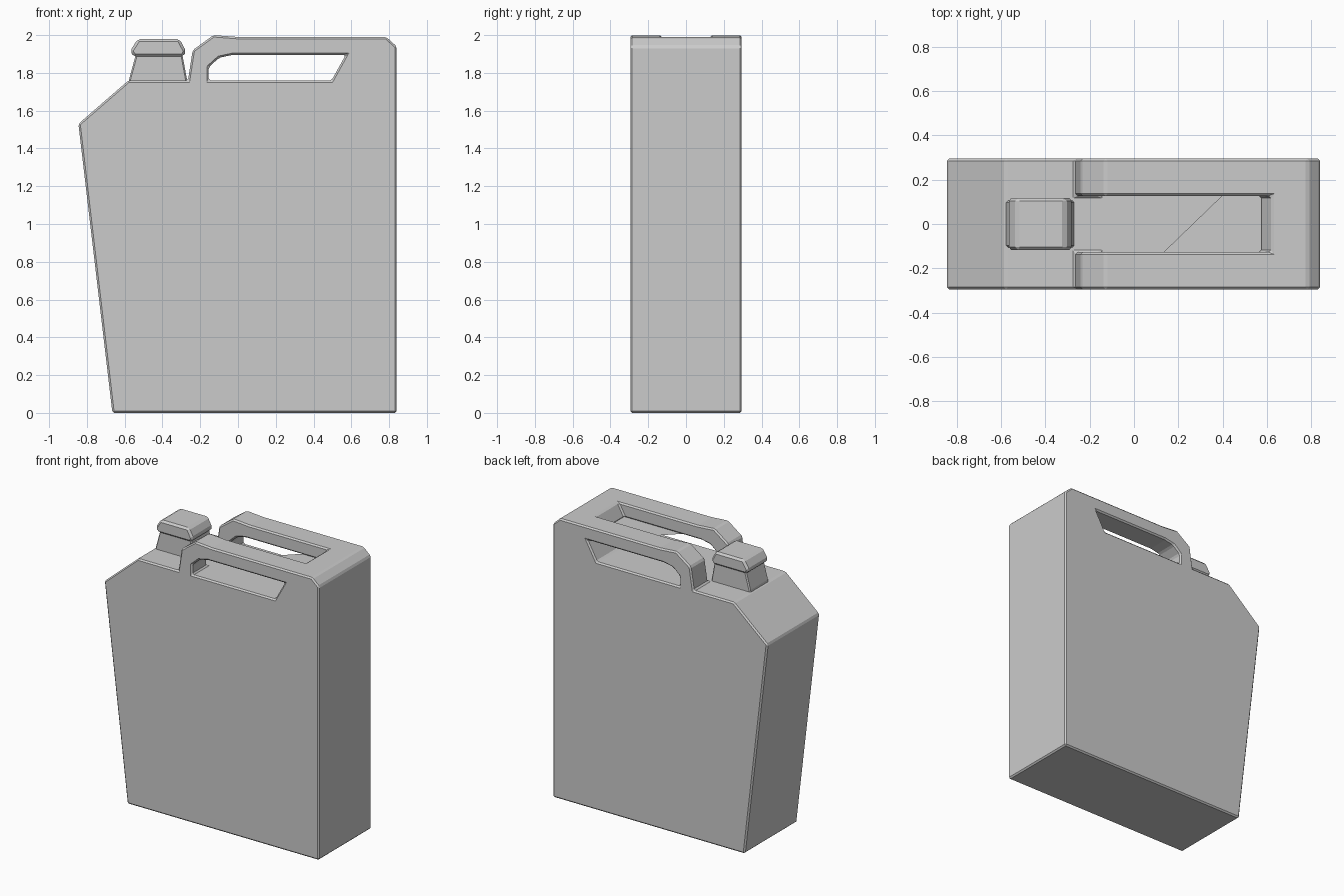
import bpy, bmesh

if "Cube" in bpy.data.objects:
    bpy.data.objects.remove(bpy.data.objects["Cube"])


def extrude_profile(name, points, half_depth):
    """Solid made from an x/z outline, extruded evenly about y = 0."""
    bm = bmesh.new()
    face = bm.faces.new([bm.verts.new((x, -half_depth, z)) for x, z in points])
    ext = bmesh.ops.extrude_face_region(bm, geom=[face])
    verts = [g for g in ext["geom"] if isinstance(g, bmesh.types.BMVert)]
    bmesh.ops.translate(bm, verts=verts, vec=(0, 2 * half_depth, 0))
    bmesh.ops.recalc_face_normals(bm, faces=bm.faces[:])
    mesh = bpy.data.meshes.new(name)
    bm.to_mesh(mesh)
    bm.free()
    obj = bpy.data.objects.new(name, mesh)
    bpy.context.collection.objects.link(obj)
    return obj


def cut(obj, cutter):
    mod = obj.modifiers.new("cut", "BOOLEAN")
    mod.operation = "DIFFERENCE"
    mod.solver = "EXACT"
    mod.object = cutter
    cutter.hide_render = True
    cutter.hide_set(True)


def chamfer(obj, width):
    mod = obj.modifiers.new("chamfer", "BEVEL")
    mod.width = width
    mod.segments = 1
    mod.limit_method = "ANGLE"
    mod.angle_limit = 0.26
    mod.use_clamp_overlap = False


# Tank body with sloped shoulder and raised handle block
body = extrude_profile("can_body", [
    (-0.665, 0), (0.84, 0), (0.84, 1.94), (0.785, 1.99), (0.0, 1.99),
    (-0.13, 2.0), (-0.24, 1.92), (-0.265, 1.76), (-0.58, 1.76),
    (-0.845, 1.53)], 0.295)

# Hand opening running through both handle rails
cut(body, extrude_profile("grip_cutter", [
    (-0.155, 1.76), (0.495, 1.76), (0.57, 1.895), (-0.03, 1.895),
    (-0.10, 1.88), (-0.155, 1.83)], 0.5))

# Channel between the rails, open towards the spout
cut(body, extrude_profile("channel_cutter", [
    (-0.40, 1.76), (0.495, 1.76), (0.706, 2.14), (-0.40, 2.14)], 0.127))

# Merge coplanar faces before chamfering the edges
planar = body.modifiers.new("planar", "DECIMATE")
planar.decimate_type = "DISSOLVE"
planar.angle_limit = 0.02
chamfer(body, 0.01)

# Tapered spout neck
neck = extrude_profile("spout_neck", [
    (-0.577, 1.74), (-0.27, 1.74), (-0.27, 1.765), (-0.295, 1.90),
    (-0.54, 1.90), (-0.577, 1.765)], 0.105)
chamfer(neck, 0.008)

# Faceted cap
cap = extrude_profile("spout_cap", [
    (-0.55, 1.885), (-0.29, 1.885), (-0.275, 1.915), (-0.31, 1.98),
    (-0.53, 1.98), (-0.572, 1.915)], 0.117)
chamfer(cap, 0.014)
